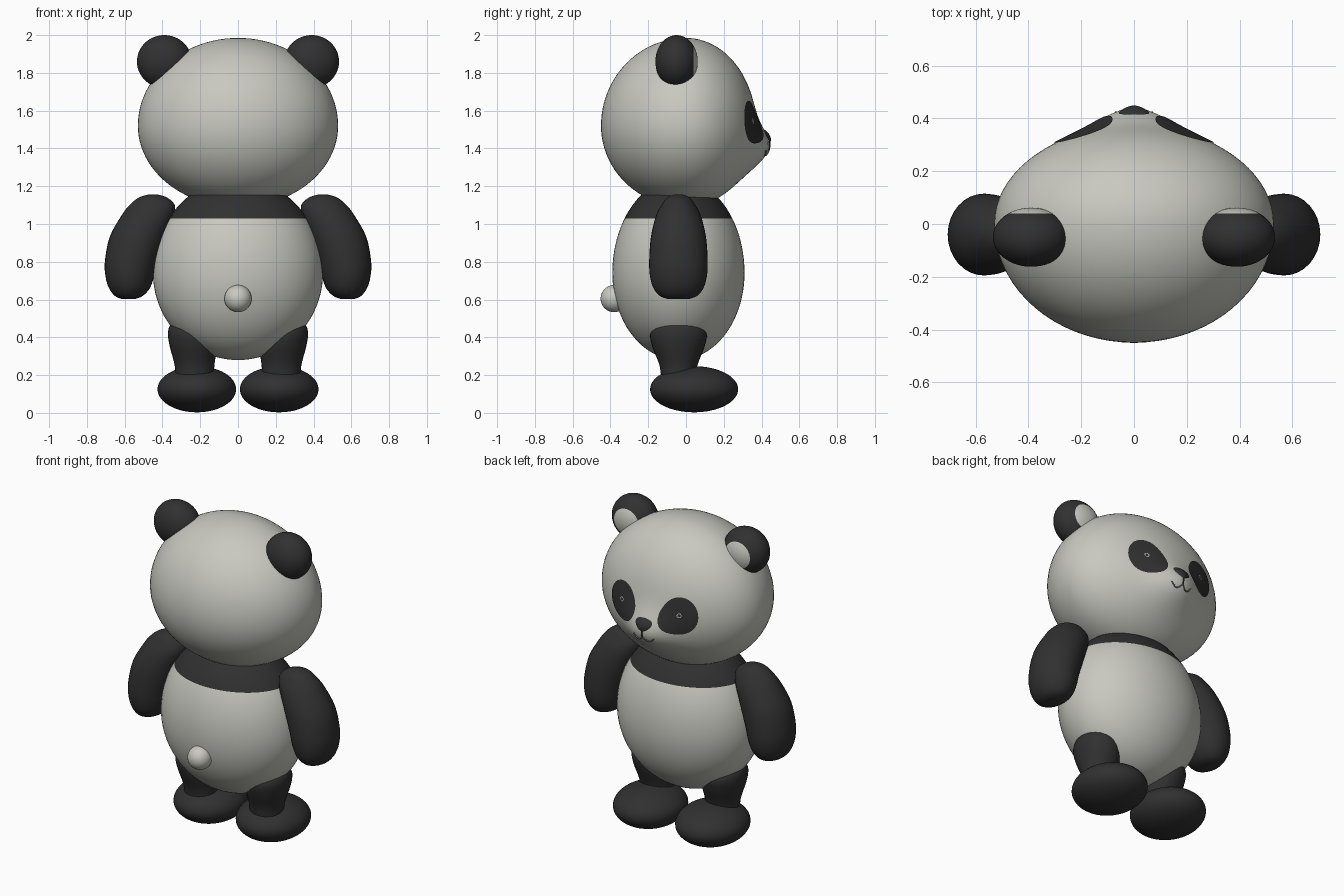
import bpy, bmesh, math
from mathutils import Vector

cube = bpy.data.objects.get("Cube")
if cube:
    bpy.data.objects.remove(cube, do_unlink=True)


def material(name, r, g, b):
    m = bpy.data.materials.new(name)
    m.use_nodes = True
    m.diffuse_color = (r, g, b, 1)
    m.node_tree.nodes["Principled BSDF"].inputs["Base Color"].default_value = (r, g, b, 1)
    return m


WHITE = material("warm_white", 0.58, 0.58, 0.53)
BLACK = material("soft_black", 0.03, 0.03, 0.03)
GREY = material("mouth_grey", 0.2, 0.2, 0.19)


def finish(name, bm, *mats):
    bmesh.ops.recalc_face_normals(bm, faces=bm.faces)
    me = bpy.data.meshes.new(name)
    for f in bm.faces:
        f.smooth = True
    bm.to_mesh(me)
    bm.free()
    for m in mats:
        me.materials.append(m)
    ob = bpy.data.objects.new(name, me)
    bpy.context.collection.objects.link(ob)
    return ob


def sphere(shape, segments=48):
    """Unit sphere with every point passed through the shape function."""
    bm = bmesh.new()
    bmesh.ops.create_uvsphere(bm, u_segments=segments, v_segments=segments * 2 // 3, radius=1)
    for v in bm.verts:
        v.co = shape(v.co.copy())
    return bm


def ellipsoid(centre, radii):
    return sphere(lambda p: Vector(c + r * q for c, r, q in zip(centre, radii, p)))


def paint_beyond(bm, axis, level):
    """Cut at a level along an axis and give the far side material 1."""
    normal = Vector((0, 0, 0))
    normal[axis] = 1
    bmesh.ops.bisect_plane(bm, geom=bm.verts[:] + bm.edges[:] + bm.faces[:],
                           plane_co=normal * level, plane_no=normal)
    for f in bm.faces:
        f.material_index = int(f.calc_center_median()[axis] > level)


def smooth_rows(rows, steps=4):
    """Catmull-Rom interpolation of loft rows."""
    out = []
    for i in range(len(rows) - 1):
        a, b, c, d = (rows[min(max(i + k, 0), len(rows) - 1)] for k in (-1, 0, 1, 2))
        for s in range(steps):
            t = s / steps
            out.append([q + t / 2 * (r - p + t * (2 * p - 5 * q + 4 * r - w + t * (3 * (q - r) + w - p)))
                        for p, q, r, w in zip(a, b, c, d)])
    return out + [rows[-1]]


def loft(rows, side, y, n=32):
    """Stack of level ellipses: height, x centre, x radius, y radius."""
    bm = bmesh.new()
    rings = []
    for z, x, rx, ry in smooth_rows(rows):
        rings.append([bm.verts.new((side * (x + rx * math.cos(a)), y + ry * math.sin(a), z))
                      for a in (math.tau * i / n for i in range(n))])
    for low, high in zip(rings, rings[1:]):
        for i in range(n):
            bm.faces.new((low[i], low[i - 1], high[i - 1], high[i]))
    bm.faces.new(rings[0])
    bm.faces.new(rings[-1])
    return bm


# Head: an egg with a soft snout on the face side
HEAD_Z, HEAD_X = 1.52, 0.53


def face_depth(x, z):
    return 0.37 + 0.088 * math.exp(-(x / 0.18) ** 2 - ((z - 1.39) / 0.13) ** 2)


def head_shape(p):
    x = p.x * HEAD_X
    z = HEAD_Z + p.z * (0.465 if p.z > 0 else 0.43)
    return Vector((x, p.y * (face_depth(x, z) if p.y > 0 else 0.45), z))


def on_face(x, z, lift=0.004):
    h = (z - HEAD_Z) / (0.465 if z > HEAD_Z else 0.43)
    depth = math.sqrt(max(0, 1 - (x / HEAD_X) ** 2 - h * h))
    return Vector((x, depth * face_depth(x, z) + lift, z))


finish("head", sphere(head_shape, 72), WHITE)


def patch(name, cx, cz, outline, mat, lift=0.005, bulge=0, hole=0, n=32, rings=6):
    """Thin plate that follows the face surface."""
    bm = bmesh.new()
    grid = []
    for k in range(rings + 1):
        t = hole + (1 - hole) * k / rings
        row = []
        for i in range(n):
            dx, dz = outline(math.tau * i / n)
            row.append(bm.verts.new(on_face(cx + dx * t, cz + dz * t, lift + bulge * (1 - t * t))))
        grid.append(row)
    for a, b in zip(grid, grid[1:]):
        for i in range(n):
            bm.faces.new((a[i - 1], a[i], b[i], b[i - 1]))
    if not hole:
        bmesh.ops.remove_doubles(bm, verts=bm.verts, dist=0.00001)
    return finish(name, bm, mat)


def line(name, points, mat):
    cu = bpy.data.curves.new(name, "CURVE")
    cu.dimensions = "3D"
    cu.bevel_depth = 0.004
    cu.bevel_resolution = 2
    sp = cu.splines.new("POLY")
    sp.points.add(len(points) - 1)
    for p, q in zip(sp.points, points):
        p.co = (*on_face(*q, 0.002), 1)
    cu.materials.append(mat)
    bpy.context.collection.objects.link(bpy.data.objects.new(name, cu))


# Nose and mouth
patch("nose", 0, 1.465,
      lambda a: (0.055 * math.cos(a) * (1 + 0.3 * math.sin(a)), 0.037 * math.sin(a)),
      BLACK, 0.004, 0.012)
line("nose_line", [(0, 1.44 - 0.01 * i) for i in range(6)], BLACK)
line("mouth", [(0.007 * i, 1.39 - 0.027 * abs(math.sin(math.pi * i / 10))) for i in range(-10, 11)], GREY)

# Body with a dark collar
body = sphere(lambda p: Vector((0.45 * p.x, 0.35 * p.y - 0.04,
                                0.74 + p.z * (0.5 if p.z > 0 else 0.46))), 64)
paint_beyond(body, 2, 1.03)
finish("body", body, WHITE, BLACK)
finish("tail", ellipsoid((0, -0.38, 0.605), (0.072, 0.072, 0.072)), WHITE)

ARM = [(1.157, 0.45, 0.02, 0.02), (1.14, 0.45, 0.075, 0.06), (1.1, 0.455, 0.12, 0.09),
       (1.04, 0.48, 0.14, 0.12), (0.93, 0.53, 0.15, 0.146), (0.8, 0.565, 0.14, 0.155),
       (0.72, 0.573, 0.128, 0.15), (0.66, 0.575, 0.108, 0.132), (0.62, 0.578, 0.075, 0.1),
       (0.604, 0.58, 0.04, 0.06)]
LEG = [(0.5, 0.25, 0.05, 0.07), (0.47, 0.25, 0.105, 0.12), (0.42, 0.246, 0.125, 0.15),
       (0.35, 0.237, 0.124, 0.138), (0.25, 0.23, 0.105, 0.1), (0.16, 0.23, 0.1, 0.09)]

# Paired parts
for label, side in (("left", 1), ("right", -1)):
    ear = ellipsoid((side * 0.39, -0.05, 1.86), (0.145, 0.112, 0.14))
    paint_beyond(ear, 1, 0.04)
    finish(label + "_ear", ear, BLACK, WHITE)

    def eye_outline(a):
        # Oval drawn out towards the inner lower corner
        pull = 1 + 0.2 * max(0, math.cos(a - math.radians(205))) ** 4
        return side * 0.103 * math.cos(a) * pull, 0.112 * math.sin(a) * pull

    patch(label + "_eye_patch", side * 0.2, 1.54, eye_outline, BLACK)
    patch(label + "_eye_glint", side * 0.2, 1.545,
          lambda a: (0.014 * math.cos(a), 0.014 * math.sin(a)), WHITE, 0.007, 0, 0.7, 16, 1)
    finish(label + "_arm", loft(ARM, side, -0.04), BLACK)
    finish(label + "_leg", loft(LEG, side, -0.04), BLACK)
    finish(label + "_foot", ellipsoid((side * 0.218, 0.043, 0.125), (0.208, 0.233, 0.122)), BLACK)
